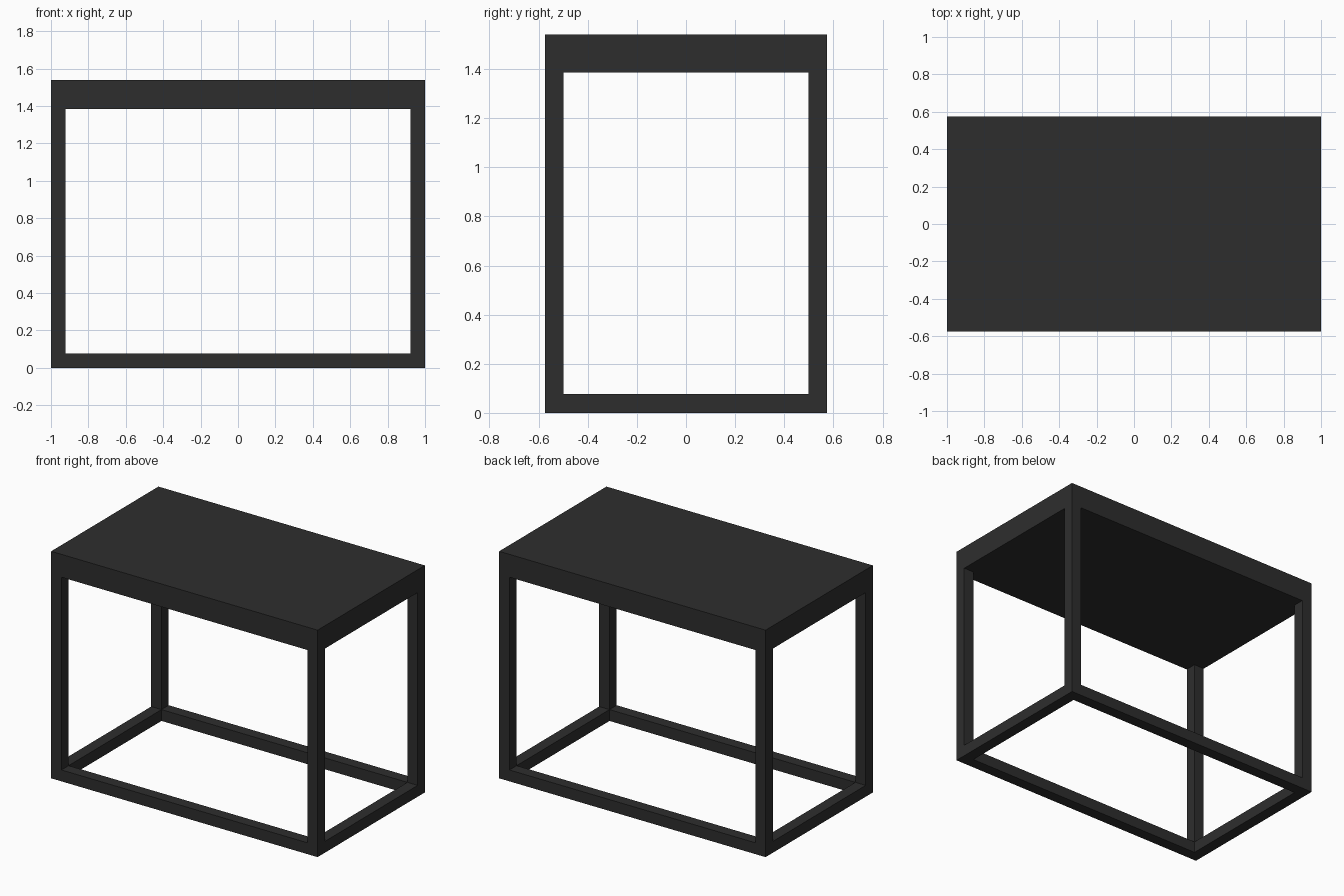
import bpy

cube = bpy.data.objects.get("Cube")
if cube:
    bpy.data.objects.remove(cube, do_unlink=True)

# Overall half sizes, heights and bar thickness
HX, HY = 1.0, 0.575
TOP, UNDER = 1.54, 1.385
BAR = 0.077

charcoal = bpy.data.materials.new("charcoal")
charcoal.use_nodes = True
colour = (0.027, 0.027, 0.027, 1.0)
charcoal.diffuse_color = colour
bsdf = charcoal.node_tree.nodes["Principled BSDF"]
bsdf.inputs["Base Color"].default_value = colour
bsdf.inputs["Roughness"].default_value = 0.6


def box(name, low, high):
    """Add a box spanning two opposite corners."""
    centre = [(a + b) / 2 for a, b in zip(low, high)]
    bpy.ops.mesh.primitive_cube_add(size=1, location=centre)
    ob = bpy.context.object
    ob.name = name
    ob.scale = [b - a for a, b in zip(low, high)]
    bpy.ops.object.transform_apply(location=False, rotation=False, scale=True)
    ob.data.materials.append(charcoal)
    return ob


# Thick table top, flush with the legs
box("table_top", (-HX, -HY, UNDER), (HX, HY, TOP))

# Corner legs
for side, sx in (("left", 1), ("right", -1)):
    for end, sy in (("front", -1), ("back", 1)):
        cx, cy = sx * (HX - BAR / 2), sy * (HY - BAR / 2)
        box(f"{end}_{side}_leg", (cx - BAR / 2, cy - BAR / 2, 0),
            (cx + BAR / 2, cy + BAR / 2, UNDER))

# Floor rails between the legs
for name, sy in (("front", -1), ("back", 1)):
    cy = sy * (HY - BAR / 2)
    box(f"{name}_rail", (-HX + BAR, cy - BAR / 2, 0), (HX - BAR, cy + BAR / 2, BAR))
for name, sx in (("left", 1), ("right", -1)):
    cx = sx * (HX - BAR / 2)
    box(f"{name}_rail", (cx - BAR / 2, -HY + BAR, 0), (cx + BAR / 2, HY - BAR, BAR))
